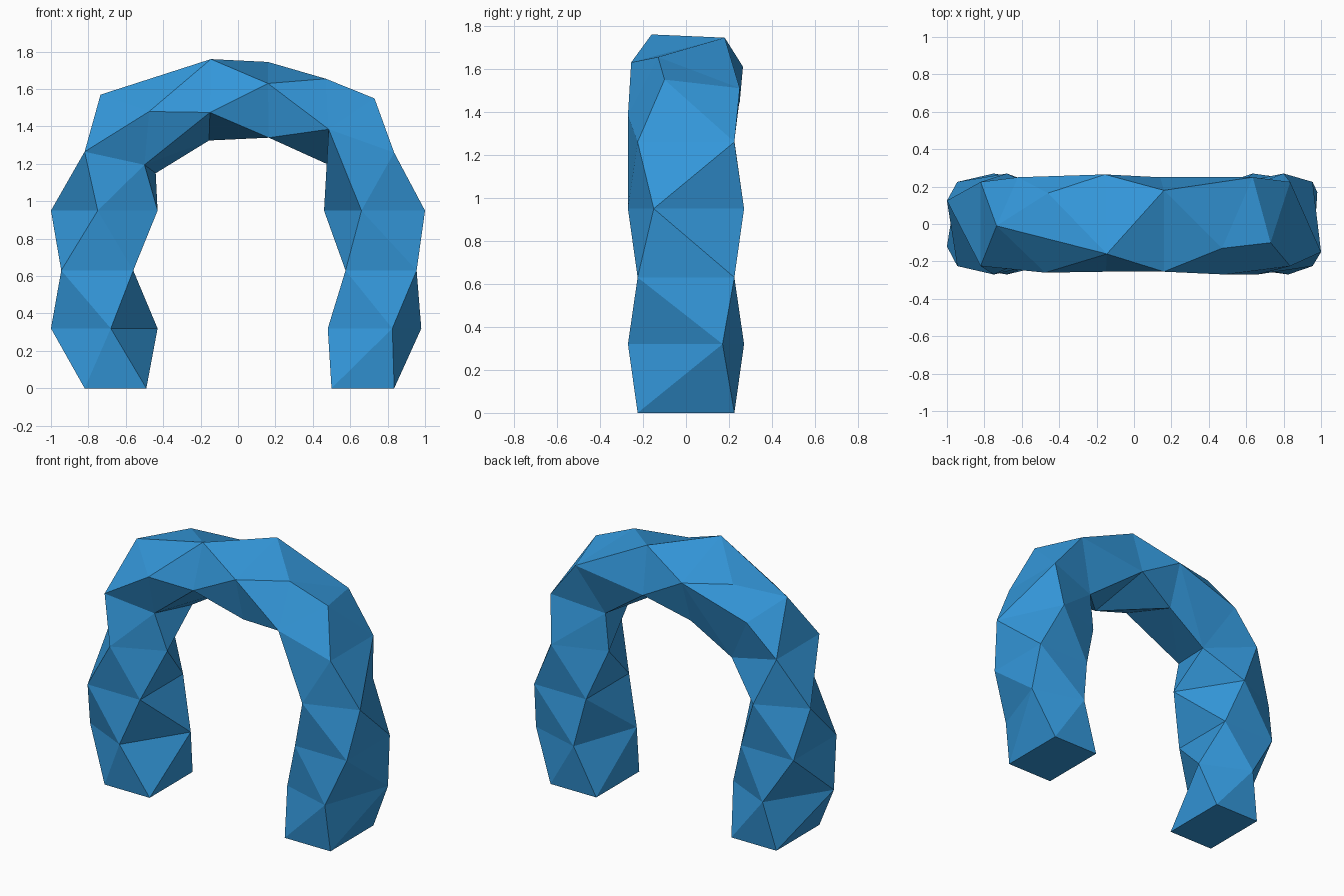
import bpy
import bmesh
from mathutils import Vector

old = bpy.data.objects.get("Cube")
if old:
    bpy.data.objects.remove(old, do_unlink=True)

blue = bpy.data.materials.new("blue")
blue.use_nodes = True
colour = (0.034, 0.314, 0.708, 1.0)
blue.diffuse_color = colour
blue.node_tree.nodes["Principled BSDF"].inputs["Base Color"].default_value = colour

bm = bmesh.new()


def point(x, y, z):
    return bm.verts.new((x, y, z))


def leg_ring(centre, z, front, back):
    """Four corners: inner front, outer front, outer back, inner back."""
    (fx, fy), (bx, by) = front, back
    return [point(centre + x, y, z)
            for x, y in ((-bx, -by), (fx, fy), (bx, by), (-fx, -fy))]


def add_face(*verts):
    verts = list(dict.fromkeys(verts))
    if len(verts) > 2:
        bm.faces.new(verts)


def bridge(lower, upper):
    """Join two rings; a repeated corner makes a triangle, a bent quad folds outward."""
    ring = lower + upper
    middle = sum((v.co for v in ring), Vector()) / len(ring)
    for i in range(len(lower)):
        j = (i + 1) % len(lower)
        a, b, c, d = lower[i], lower[j], upper[j], upper[i]
        if len({a, b, c, d}) < 4:
            add_face(a, b, c, d)
            continue
        n = (c.co - a.co).cross(d.co - b.co)
        if n.dot((a.co + b.co + c.co + d.co) / 4 - middle) < 0:
            n = -n
        if n.dot(a.co + c.co) > n.dot(b.co + d.co):
            add_face(a, b, c)
            add_face(a, c, d)
        else:
            add_face(a, b, d)
            add_face(b, c, d)


def chain(*rings):
    for lower, upper in zip(rings, rings[1:]):
        bridge(lower, upper)


# Twisted legs
right_leg = [
    leg_ring(0.6675, 0, (0.1675, -0.225), (0.1675, 0.225)),
    leg_ring(0.73, 0.32, (0.095, -0.27), (0.25, 0.17)),
    leg_ring(0.765, 0.63, (0.19, -0.225), (0.19, 0.225)),
    leg_ring(0.73, 0.95, (0.27, -0.15), (0.07, 0.27)),
]
left_leg = [
    leg_ring(-0.655, 0, (-0.165, -0.225), (-0.165, 0.225)),
    leg_ring(-0.715, 0.32, (-0.285, -0.12), (-0.035, 0.27)),
    leg_ring(-0.7525, 0.63, (-0.1925, -0.225), (-0.1925, 0.225)),
    leg_ring(-0.715, 0.95, (-0.035, -0.27), (-0.285, 0.125)),
]

# Corner on the +x side
inner_f = point(0.485, -0.27, 1.385)
inner_b = point(0.485, 0.15, 1.195)
outer_f = point(0.835, -0.225, 1.26)
outer_b = point(0.835, 0.225, 1.26)
shoulder = point(0.73, -0.10, 1.55)
rear = point(0.635, 0.25, 1.51)
crest = point(0.47, -0.13, 1.655)

# Two rings across the top
span_a = [point(0.165, -0.18, 1.34), point(0.16, -0.255, 1.63),
          point(0.16, 0.18, 1.745), point(0.14, 0.25, 1.445)]
span_b = [point(-0.15, -0.255, 1.475), point(-0.145, -0.16, 1.76),
          point(-0.155, 0.265, 1.61), point(-0.155, 0.17, 1.325)]

chain(*right_leg,
      [inner_f, outer_f, outer_b, inner_b],
      [inner_f, shoulder, rear, inner_b],
      [inner_f, crest, rear, inner_b],
      span_a, span_b)

# Corner on the -x side
inner_f = point(-0.50, -0.16, 1.195)
inner_b = point(-0.44, 0.15, 1.15)
outer_f = point(-0.82, -0.225, 1.265)
outer_b = point(-0.82, 0.225, 1.265)
front = point(-0.475, -0.26, 1.48)
shoulder = point(-0.735, -0.01, 1.57)
rear = point(-0.62, 0.25, 1.465)
crest = point(-0.46, 0.165, 1.645)

chain(*left_leg, [inner_f, outer_f, outer_b, inner_b])
bridge([inner_f, outer_f, outer_f, outer_b, inner_b],
       [inner_f, front, shoulder, rear, inner_b])
bridge([inner_f, front, shoulder, shoulder, rear, inner_b],
       [inner_f, front, shoulder, crest, rear, inner_b])
low_f, top, back, low_b = span_b
bridge([inner_f, front, front, shoulder, crest, rear, inner_b],
       [low_f, low_f, top, top, back, back, low_b])

# Flat feet
add_face(*right_leg[0])
add_face(*left_leg[0])

bmesh.ops.recalc_face_normals(bm, faces=bm.faces)
mesh = bpy.data.meshes.new("arch")
bm.to_mesh(mesh)
bm.free()
mesh.materials.append(blue)
arch = bpy.data.objects.new("arch", mesh)
bpy.context.collection.objects.link(arch)
